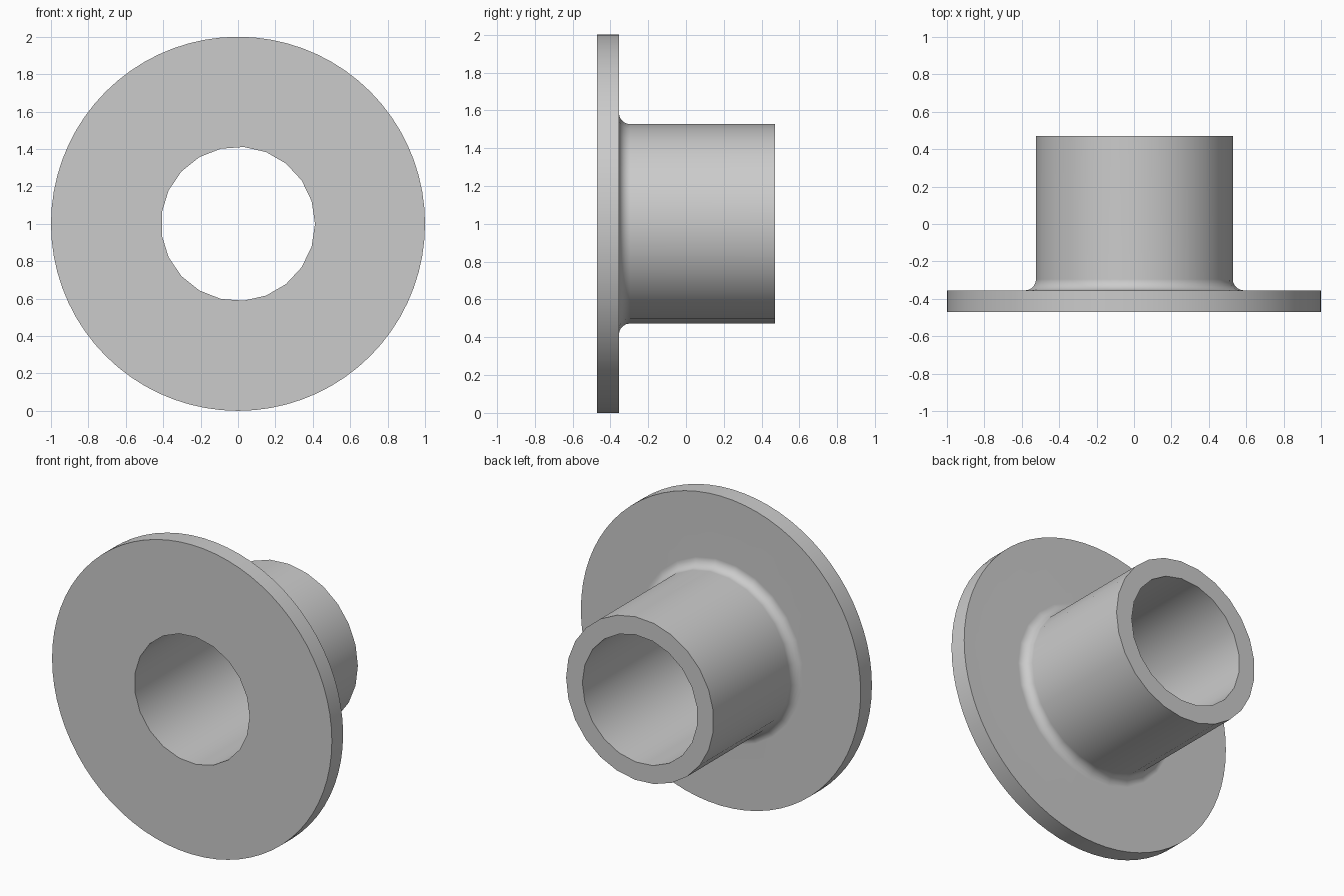
import bpy, bmesh
from math import sin, cos, pi, radians

if "Cube" in bpy.data.objects:
    bpy.data.objects.remove(bpy.data.objects["Cube"])

FRONT, FLANGE_BACK, REAR = -0.47, -0.355, 0.47
BORE_R, HUB_R, FLANGE_R, FILLET = 0.412, 0.528, 1.0, 0.06
BORE_N, HUB_N, FLANGE_N = 21, 25, 72


def ring(bm, radius, y, count):
    angles = [2 * pi * i / count for i in range(count)]
    return [bm.verts.new((radius * cos(a), y, 1 + radius * sin(a))) for a in angles]


def join(bm, a, b):
    """Skin two rings: quads for equal counts, a triangle zipper otherwise."""
    m, n = len(a), len(b)
    if m == n:
        for i in range(m):
            k = (i + 1) % m
            bm.faces.new((a[i], a[k], b[k], b[i]))
        return
    i = j = 0
    while i < m or j < n:
        if j == n or (i < m and (i + 0.5) / m <= (j + 0.5) / n):
            bm.faces.new((a[i], a[(i + 1) % m], b[j % n]))
            i += 1
        else:
            bm.faces.new((a[i % m], b[(j + 1) % n], b[j]))
            j += 1


# Closed turned profile: bore, flange, fillet, hub
profile = [(BORE_R, REAR, BORE_N), (BORE_R, FRONT, BORE_N),
           (FLANGE_R, FRONT, FLANGE_N), (FLANGE_R, FLANGE_BACK, FLANGE_N)]
STEPS = 5
for s in range(STEPS + 1):
    t = s / STEPS * pi / 2
    profile.append((HUB_R + FILLET * (1 - sin(t)),
                    FLANGE_BACK + FILLET * (1 - cos(t)), HUB_N))
profile.append((HUB_R, REAR, HUB_N))

bm = bmesh.new()
rings = [ring(bm, *p) for p in profile]
for a, b in zip(rings, rings[1:] + rings[:1]):
    join(bm, a, b)
bmesh.ops.recalc_face_normals(bm, faces=bm.faces)
mesh = bpy.data.meshes.new("flanged_bushing")
bm.to_mesh(mesh)
bm.free()
bushing = bpy.data.objects.new("flanged_bushing", mesh)
bpy.context.collection.objects.link(bushing)

# Plain grey material
grey = bpy.data.materials.new("plain_grey")
grey.use_nodes = True
colour = (0.6, 0.6, 0.6, 1)
grey.diffuse_color = colour
grey.node_tree.nodes["Principled BSDF"].inputs["Base Color"].default_value = colour
mesh.materials.append(grey)

# Smooth walls, crisp rims, flat flange faces
bpy.ops.object.select_all(action="DESELECT")
bushing.select_set(True)
bpy.context.view_layer.objects.active = bushing
bpy.ops.object.shade_smooth_by_angle(angle=radians(30))
weighted = bushing.modifiers.new("flat_faces", "WEIGHTED_NORMAL")
weighted.keep_sharp = True
